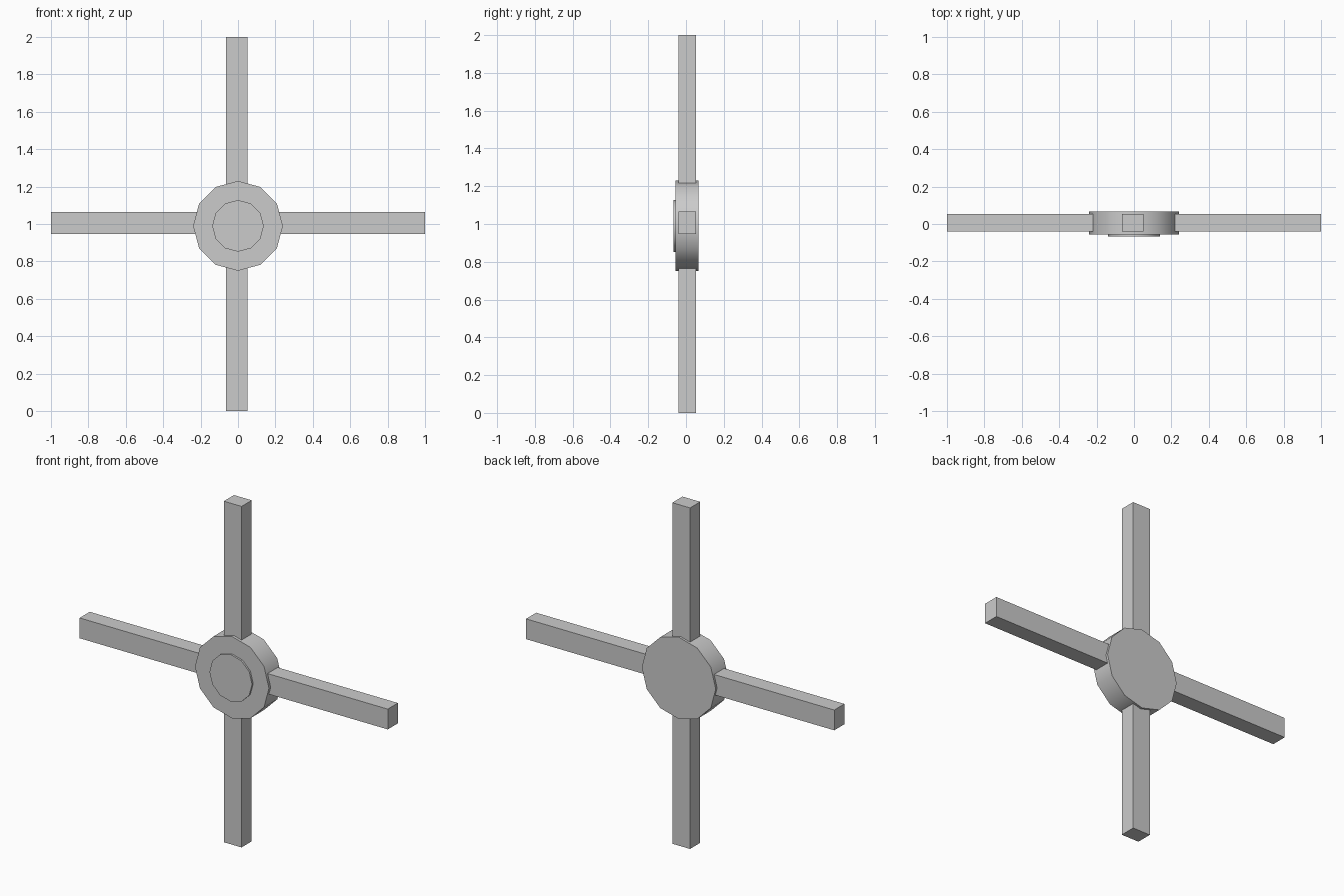
import bpy
import math

if "Cube" in bpy.data.objects:
    bpy.data.objects.remove(bpy.data.objects["Cube"])

grey = bpy.data.materials.new("plain_grey")
grey.use_nodes = True
grey.diffuse_color = (0.6, 0.6, 0.6, 1)
grey.node_tree.nodes["Principled BSDF"].inputs["Base Color"].default_value = (0.6, 0.6, 0.6, 1)


def finish(name):
    obj = bpy.context.object
    obj.name = name
    obj.data.materials.append(grey)
    return obj


def bar(name, x, y, z):
    """Box spanning the given (low, high) ranges."""
    spans = (x, y, z)
    bpy.ops.mesh.primitive_cube_add(size=1, location=[(a + b) / 2 for a, b in spans])
    bpy.context.object.scale = [b - a for a, b in spans]
    bpy.ops.object.transform_apply(location=False, rotation=False, scale=True)
    finish(name)


def disc(name, radius, y0, y1):
    """Twelve-sided disc facing the front, with softly shaded rim."""
    bpy.ops.mesh.primitive_cylinder_add(
        vertices=12, radius=radius, depth=y1 - y0,
        location=(0, (y0 + y1) / 2, 0.99), rotation=(math.pi / 2, 0, 0))
    finish(name)
    bpy.ops.object.shade_smooth_by_angle(angle=math.radians(40))


# Crossed arms
depth = (-0.04, 0.054)
bar("horizontal_arm", (-1, 1), depth, (0.946, 1.065))
bar("vertical_arm", (-0.064, 0.051), depth, (0, 2))

# Hub and the raised cap on its front
disc("hub", 0.24, -0.056, 0.067)
disc("hub_cap", 0.138, -0.067, -0.05)
